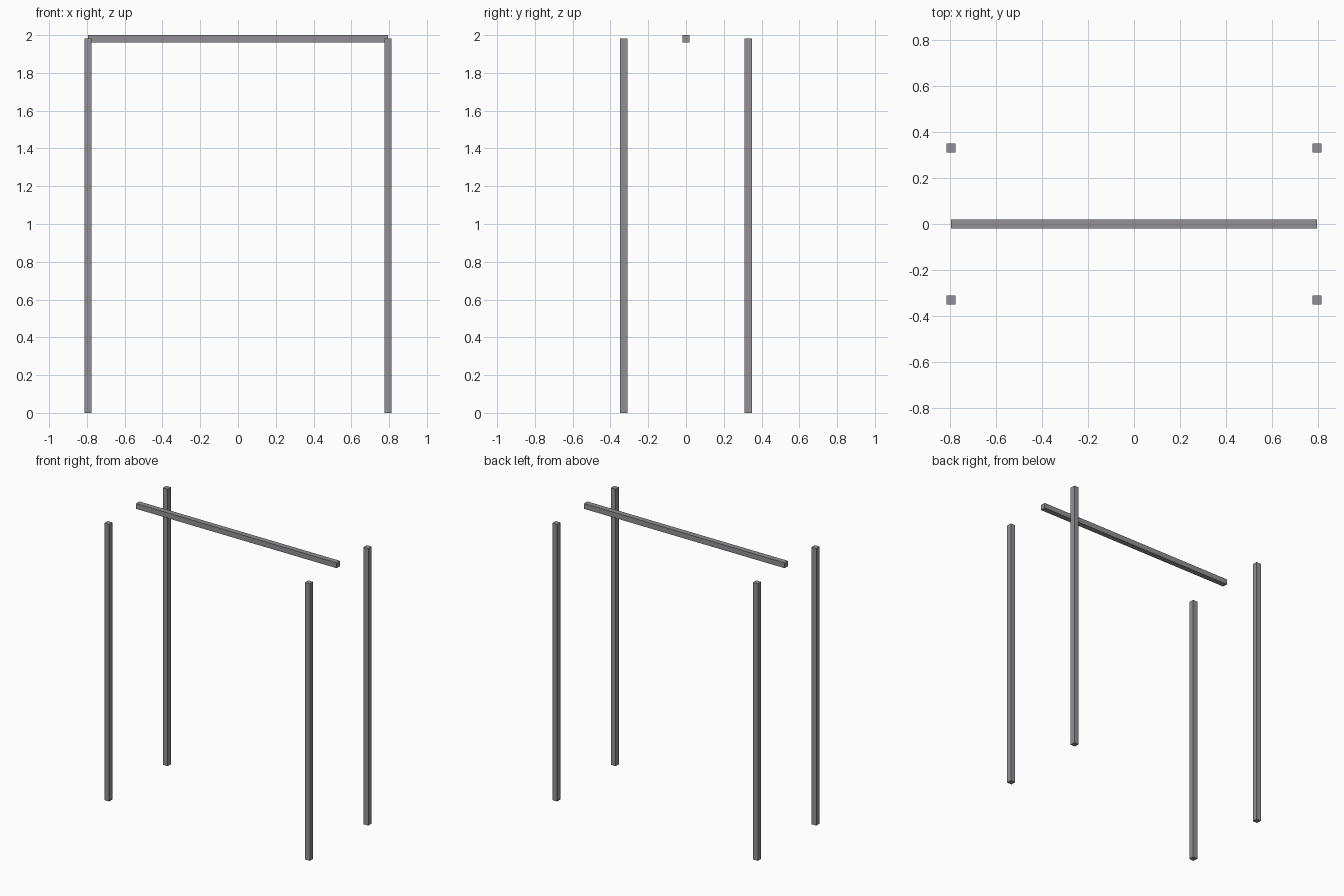
import bpy

if "Cube" in bpy.data.objects:
    bpy.data.objects.remove(bpy.data.objects["Cube"])

# One grey metal colour for the whole frame
metal = bpy.data.materials.new("grey metal")
metal.diffuse_color = (0.29, 0.28, 0.30, 1)
metal.use_nodes = True
metal.node_tree.nodes["Principled BSDF"].inputs["Base Color"].default_value = metal.diffuse_color

W = 0.038          # bar thickness
X, Y = 0.794, 0.33  # post positions
TOP = 2.0 - W / 2   # post tops meet the beam's centre line


def bar(name, centre, size):
    bpy.ops.mesh.primitive_cube_add(size=1, location=centre)
    ob = bpy.context.object
    ob.name = name
    ob.scale = size
    bpy.ops.object.transform_apply(location=False, rotation=False, scale=True)
    ob.data.materials.append(metal)


# Four upright posts
for sx, side in ((-1, "left"), (1, "right")):
    for sy, end in ((-1, "front"), (1, "back")):
        bar(f"{end}_{side}_post", (sx * X, sy * Y, TOP / 2), (W, W, TOP))

# Ridge beam along the centre
bar("ridge_beam", (0, 0, TOP), (2 * X, W, W))
